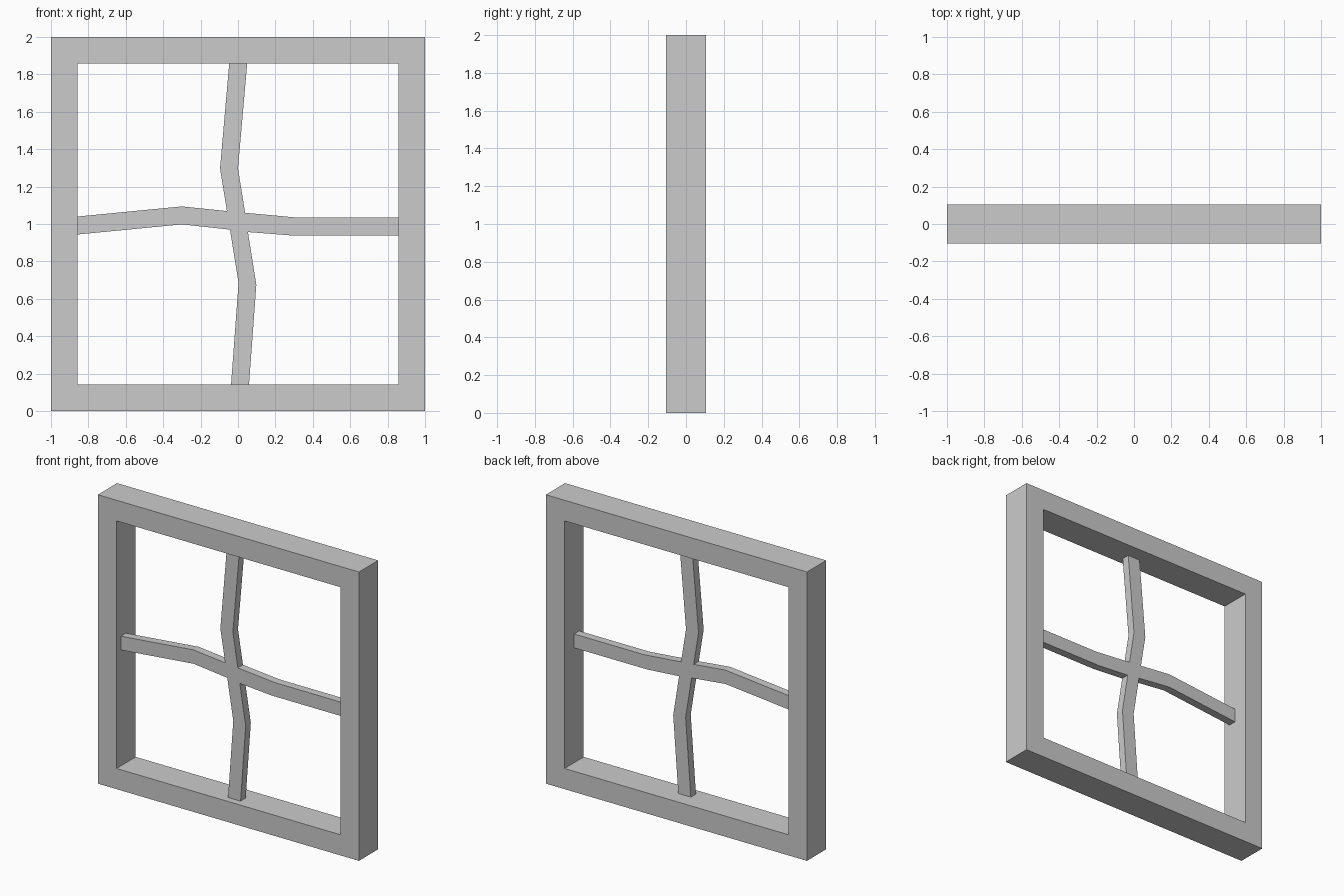
import bpy, bmesh

if "Cube" in bpy.data.objects:
    bpy.data.objects.remove(bpy.data.objects["Cube"])

OUT, INN = 1.0, 0.857        # half sizes of the frame opening and outside
DEPTH = 0.105                # half depth of the frame
BAR_FRONT, BAR_BACK = -0.056, 0.0


def finish(name, bm):
    bmesh.ops.recalc_face_normals(bm, faces=bm.faces)
    mesh = bpy.data.meshes.new(name)
    bm.to_mesh(mesh)
    bm.free()
    bpy.context.collection.objects.link(bpy.data.objects.new(name, mesh))


def extrude_back(bm, depth):
    ret = bmesh.ops.extrude_face_region(bm, geom=bm.faces[:], use_keep_orig=True)
    verts = [g for g in ret["geom"] if isinstance(g, bmesh.types.BMVert)]
    bmesh.ops.translate(bm, verts=verts, vec=(0, depth, 0))


# square frame with mitred corners
bm = bmesh.new()
corners = [(-1, -1), (1, -1), (1, 1), (-1, 1)]
outer, inner = ([bm.verts.new((x * s, -DEPTH, 1 + z * s)) for x, z in corners]
                for s in (OUT, INN))
for i in range(4):
    j = (i + 1) % 4
    bm.faces.new((outer[i], outer[j], inner[j], inner[i]))
extrude_back(bm, 2 * DEPTH)
finish("window_frame", bm)

# crooked crossed bars: one centre quad and four bent arms
hub = [(-0.059, 1.069), (0.038, 1.06), (0.053, 0.957), (-0.043, 0.97)]
arms = [  # pairs of edge points, from the hub outwards
    [((-0.096, 1.297), (0.0, 1.297)), ((-0.047, 1 + INN), (0.049, 1 + INN))],
    [((0.32, 1.034), (0.297, 0.938)), ((INN, 1.034), (INN, 0.938))],
    [((0.098, 0.675), (0.003, 0.685)), ((0.059, 1 - INN), (-0.037, 1 - INN))],
    [((-0.30, 0.998), (-0.30, 1.094)), ((-INN, 0.944), (-INN, 1.04))],
]
bm = bmesh.new()


def point(p):
    return bm.verts.new((p[0], BAR_FRONT, p[1]))


centre = [point(p) for p in hub]
bm.faces.new(centre)
for i, arm in enumerate(arms):
    a, b = centre[i], centre[(i + 1) % 4]
    for p, q in arm:
        c, d = point(p), point(q)
        bm.faces.new((a, c, d, b))
        a, b = c, d
extrude_back(bm, BAR_BACK - BAR_FRONT)
finish("window_bars", bm)
